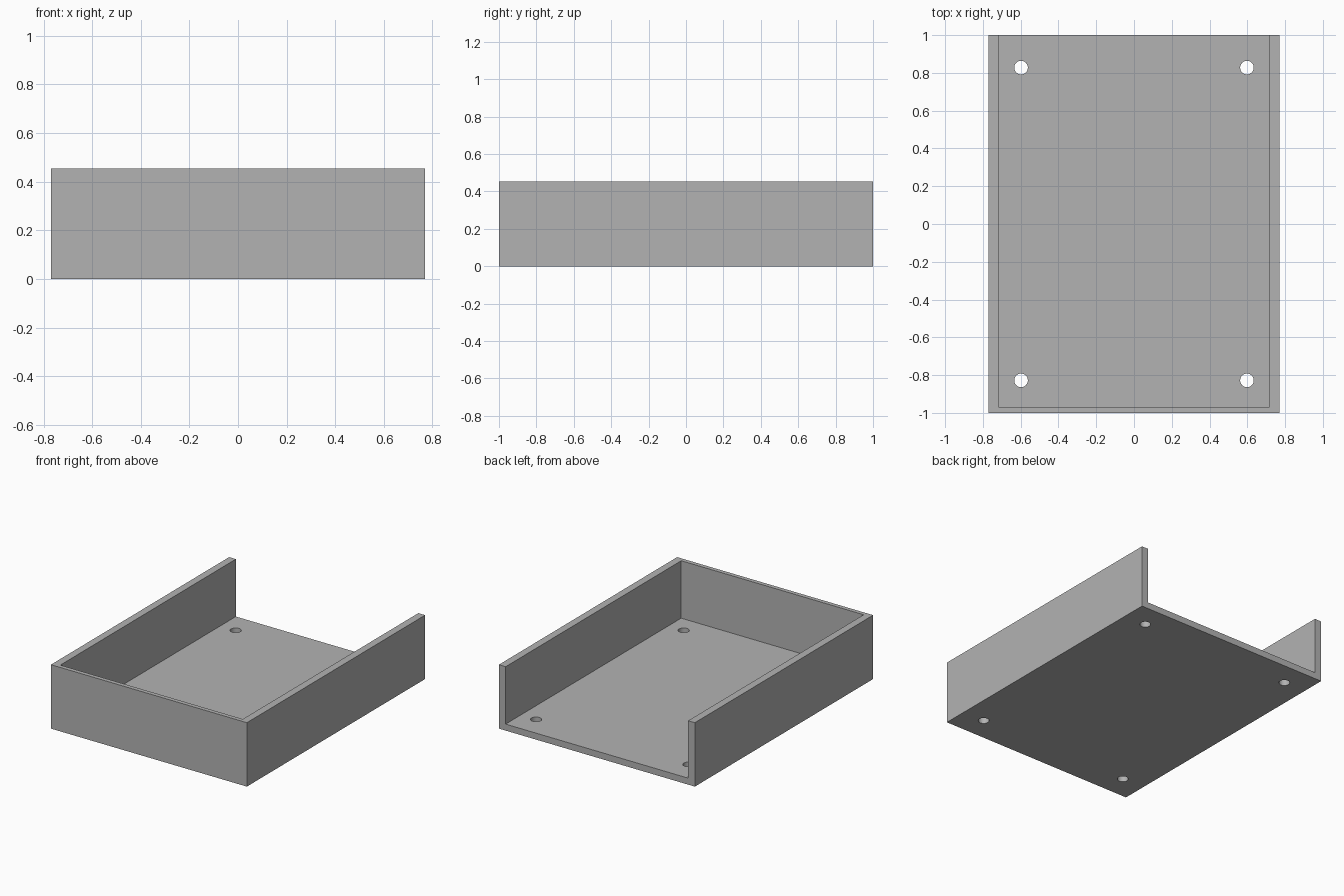
import bpy

cube = bpy.data.objects.get("Cube")
if cube:
    bpy.data.objects.remove(cube, do_unlink=True)

HALF_W, HALF_L, HEIGHT = 0.77, 1.0, 0.454
SIDE, FRONT, FLOOR = 0.053, 0.03, 0.046
HOLE_X, HOLE_Y, HOLE_R = 0.598, 0.828, 0.036

grey = bpy.data.materials.new("plain grey")
grey.use_nodes = True
colour = (0.45, 0.45, 0.45, 1)
grey.diffuse_color = colour
grey.node_tree.nodes["Principled BSDF"].inputs["Base Color"].default_value = colour


def box(name, low, high):
    centre = [(a + b) / 2 for a, b in zip(low, high)]
    bpy.ops.mesh.primitive_cube_add(size=1, location=centre)
    obj = bpy.context.object
    obj.name = name
    obj.scale = [b - a for a, b in zip(low, high)]
    bpy.ops.object.transform_apply(location=True, rotation=False, scale=True)
    obj.data.materials.append(grey)
    return obj


def cut(target, cutter):
    cutter.hide_render = True
    mod = target.modifiers.new("cut", "BOOLEAN")
    mod.operation = "DIFFERENCE"
    mod.solver = "EXACT"
    mod.object = cutter
    bpy.context.view_layer.objects.active = target
    bpy.ops.object.modifier_apply(modifier=mod.name)
    bpy.data.objects.remove(cutter, do_unlink=True)


# Tray body, hollowed from the top and open at the back
tray = box("open_tray", (-HALF_W, -HALF_L, 0), (HALF_W, HALF_L, HEIGHT))
inner = HALF_W - SIDE
cut(tray, box("cavity_cutter", (-inner, FRONT - HALF_L, FLOOR),
              (inner, HALF_L + 0.2, HEIGHT + 0.2)))

# Round screw holes through the floor corners
for sx in (-1, 1):
    for sy in (-1, 1):
        bpy.ops.mesh.primitive_cylinder_add(
            vertices=32, radius=HOLE_R, depth=0.3,
            location=(sx * HOLE_X, sy * HOLE_Y, 0))
        drill = bpy.context.object
        drill.name = "hole_cutter"
        drill.data.materials.append(grey)
        cut(tray, drill)

# Smooth hole walls, sharp box edges
bpy.ops.object.select_all(action="DESELECT")
tray.select_set(True)
bpy.context.view_layer.objects.active = tray
bpy.ops.object.shade_smooth_by_angle()
